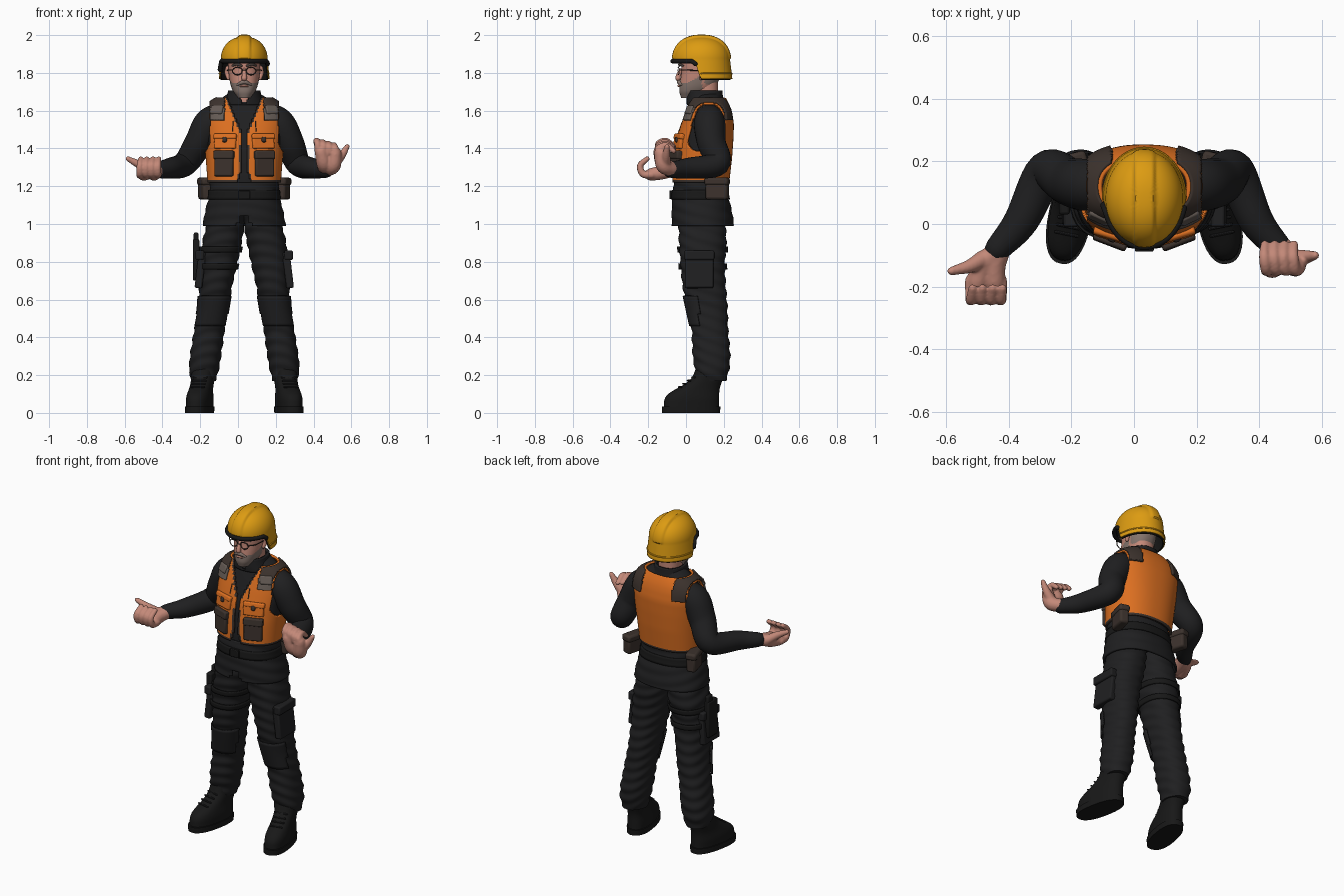
import bpy, bmesh, math
from mathutils import Vector, Matrix

if bpy.data.objects.get("Cube"):
    bpy.data.objects.remove(bpy.data.objects["Cube"])

CX = 0.033          # body centre line
made = []

def material(name, r, g, b):
    m = bpy.data.materials.new(name)
    m.use_nodes = True
    m.diffuse_color = (r, g, b, 1)
    node = m.node_tree.nodes["Principled BSDF"]
    node.inputs["Base Color"].default_value = (r, g, b, 1)
    node.inputs["Roughness"].default_value = 0.8
    return m

BLACK = material("black cloth", .014, .014, .015)
RUBBER = material("black rubber", .009, .009, .009)
ORANGE = material("vest orange", .72, .16, .015)
YELLOW = material("helmet yellow", .72, .33, .006)
BROWN = material("pouch brown", .045, .032, .026)
GREY = material("strap grey", .13, .105, .09)
SKIN = material("skin", .55, .25, .19)
BEARD = material("grey beard", .24, .18, .155)

def finish(name, bm, mats, thick=0):
    bmesh.ops.remove_doubles(bm, verts=bm.verts, dist=1e-5)
    me = bpy.data.meshes.new(name)
    bm.to_mesh(me)
    bm.free()
    for m in mats:
        me.materials.append(m)
    ob = bpy.data.objects.new(name, me)
    bpy.context.collection.objects.link(ob)
    if thick:
        mod = ob.modifiers.new("thickness", "SOLIDIFY")
        mod.thickness, mod.offset = thick, 0
    made.append(ob)
    return ob

def bridge(bm, rings, cap=True, keep=None, paint=None):
    rings = [[bm.verts.new(p) for p in ring] for ring in rings]
    n = len(rings[0])
    for lo, hi in zip(rings, rings[1:]):
        for i in range(n):
            quad = (lo[i], lo[(i + 1) % n], hi[(i + 1) % n], hi[i])
            mid = sum((v.co for v in quad), Vector()) / 4
            if keep is None or keep(mid):
                f = bm.faces.new(quad)
                f.material_index = paint(mid) if paint else 0
    if cap:
        bm.faces.new(rings[0][::-1])
        bm.faces.new(rings[-1])
    loose = [v for v in bm.verts if not v.link_faces]
    bmesh.ops.delete(bm, geom=loose, context="VERTS")

def section(table, z):
    """Softened interpolation of rows (z, offset, half width, front y, back y)."""
    def lin(h):
        h = min(max(h, table[0][0]), table[-1][0])
        for a, b in zip(table, table[1:]):
            if h <= b[0]:
                t = (h - a[0]) / (b[0] - a[0])
                return [p + (q - p) * t for p, q in zip(a, b)]
    rows = [lin(z + k * .008) for k in (-2, -1, 0, 1, 2)]
    return [sum(c) / 5 for c in zip(*rows)]

def loft(name, table, mats, z0=None, z1=None, rows=24, n=40, off=0, p=2.3, side=1,
         thick=0, cap=True, keep=None, paint=None, fold=0):
    z0 = table[0][0] if z0 is None else z0
    z1 = table[-1][0] if z1 is None else z1
    rings = []
    for j in range(rows + 1):
        z = z0 + (z1 - z0) * j / rows
        _, dx, rx, yf, yb = section(table, z)
        ring = []
        for i in range(n):
            a = math.tau * i / n
            c, s = math.cos(a), math.sin(a)
            w = off + fold * math.sin(z * 95 + 2 * math.sin(a + side) + 3 * s)
            ring.append((CX + side * dx + (rx + w) * math.copysign(abs(c) ** (2 / p), c),
                         (yf + yb) / 2 + ((yb - yf) / 2 + w) * math.copysign(abs(s) ** (2 / p), s), z))
        rings.append(ring)
    bm = bmesh.new()
    bridge(bm, rings, cap, keep, paint)
    return finish(name, bm, mats, thick)

def tubes(name, paths, mat, n=14, steps=6, voxel=0):
    """Round-ended tubes through points (x, y, z, radius)."""
    bm = bmesh.new()
    for path in paths:
        pts = [Vector(p) for p in path]
        ext = [2 * pts[0] - pts[1]] + pts + [2 * pts[-1] - pts[-2]]
        line = []
        for a, b, c, d in zip(ext, ext[1:], ext[2:], ext[3:]):
            for k in range(steps):
                t = k / steps
                line.append(.5 * (2 * b + (c - a) * t + (2 * a - 5 * b + 4 * c - d) * t * t
                                  + (3 * b - a - 3 * c + d) * t ** 3))
        line.append(pts[-1])
        pos, rad = [q.to_3d() for q in line], [q[3] for q in line]
        tan = [(pos[min(i + 1, len(pos) - 1)] - pos[max(i - 1, 0)]).normalized() for i in range(len(pos))]
        stations = [(pos[0] - tan[0] * rad[0] * math.cos(h), tan[0], rad[0] * math.sin(h)) for h in (.15, .5, 1)]
        stations += list(zip(pos, tan, rad))
        stations += [(pos[-1] + tan[-1] * rad[-1] * math.cos(h), tan[-1], rad[-1] * math.sin(h)) for h in (1, .5, .15)]
        u = tan[0].orthogonal()
        rings = []
        for c, t, r in stations:
            u = (u - t * u.dot(t)).normalized()
            v = t.cross(u)
            rings.append([c + r * (u * math.cos(math.tau * i / n) + v * math.sin(math.tau * i / n)) for i in range(n)])
        bridge(bm, rings)
    ob = finish(name, bm, [mat])
    if voxel:
        mod = ob.modifiers.new("blend", "REMESH")
        mod.mode, mod.voxel_size, mod.use_smooth_shade = "VOXEL", voxel, True
        mod = ob.modifiers.new("soften", "SMOOTH")
        mod.iterations = 4
    return ob

def box(name, size, matrix, mat, bevel=.008):
    bm = bmesh.new()
    bmesh.ops.create_cube(bm, size=1, matrix=matrix @ Matrix.Diagonal((*size, 1)))
    ob = finish(name, bm, [mat])
    mod = ob.modifiers.new("soft edges", "BEVEL")
    mod.width, mod.segments = bevel, 2
    return ob

# Torso, jacket skirt and belt
TORSO = [(1.05, 0, .18, -.05, .21), (1.22, 0, .175, -.055, .21), (1.35, 0, .185, -.05, .225),
         (1.45, 0, .195, -.035, .232), (1.53, 0, .20, -.008, .235), (1.59, 0, .198, .015, .225),
         (1.63, 0, .175, .03, .212), (1.66, 0, .135, .045, .195), (1.69, 0, .075, .05, .18)]
SKIRT = [(.99, 0, .215, -.07, .25), (1.08, 0, .198, -.07, .235), (1.15, 0, .178, -.065, .215), (1.22, 0, .177, -.058, .21)]
loft("jacket_body", TORSO, [BLACK], fold=.002)
loft("jacket_skirt", SKIRT, [BLACK], thick=.012, cap=False, n=80, rows=30, fold=.002,
     keep=lambda m: m.y > 0 or abs(m.x - CX) > (1.07 - m.z) * .5)
loft("belt", SKIRT, [RUBBER], 1.13, 1.18, rows=4, off=.008, thick=.01, cap=False)
box("belt_buckle", (.06, .015, .045), Matrix.Translation((CX, -.08, 1.155)), RUBBER, .004)

# Open vest with armholes, neckline and dark front edging
def opening(z):
    return .013 + max(0, z - 1.48) * .42 + max(0, 1.29 - z) * .35

def in_vest(m):
    dx = abs(m.x - CX)
    hole = 1.37 < m.z < 1.635 and dx > .178 + .03 * max(0, (1.42 - m.z) / .05)
    return not hole and not (m.y < .07 and dx < opening(m.z))

def vest_paint(m):
    dx = abs(m.x - CX)
    return int(m.z < 1.232 or (m.y < .07 and dx < opening(m.z) + .008))

loft("vest", TORSO, [ORANGE, BROWN], 1.22, 1.665, rows=70, n=128, off=.013, thick=.012,
     cap=False, keep=in_vest, paint=vest_paint)
loft("shoulder_straps", TORSO, [BROWN, GREY], 1.55, 1.665, rows=28, n=128, off=.024, thick=.014, cap=False,
     keep=lambda m: .105 < abs(m.x - CX) < .178, paint=lambda m: int(m.y < .09 and m.z < 1.61))

# Pouches and pockets that lie on the chest surface
def chest_y(x, z):
    _, _, rx, yf, yb = section(TORSO, z)
    ry = (yb - yf) / 2 + .013
    k = min(abs(x - CX) / (rx + .013), .97)
    return (yf + yb) / 2 - ry * (1 - k ** 2.3) ** (1 / 2.3)

def on_chest(name, x, z, w, h, depth, mat, lift=0):
    e = .01
    fx = (chest_y(x + e, z) - chest_y(x - e, z)) / (2 * e)
    fz = (chest_y(x, z + e) - chest_y(x, z - e)) / (2 * e)
    back = -Vector((fx, -1, fz)).normalized()
    right = Vector((1, fx, 0)).normalized()
    rot = Matrix((right, back, right.cross(back))).transposed().to_4x4()
    at = Vector((x, chest_y(x, z), z)) - back * lift
    box(name, (w, depth, h), Matrix.Translation(at) @ rot, mat)

for s, tag in ((-1, "right"), (1, "left")):
    on_chest(tag + "_front_pouch", CX + s * .105, 1.315, .105, .125, .04, BROWN)
    on_chest(tag + "_pouch_flap", CX + s * .105, 1.365, .112, .045, .05, BROWN)
    on_chest(tag + "_chest_pocket", CX + s * .1, 1.435, .12, .075, .026, ORANGE)
    on_chest(tag + "_chest_flap", CX + s * .1, 1.462, .126, .03, .036, ORANGE)
    on_chest(tag + "_pocket_tab", CX + s * .1, 1.445, .025, .03, .044, BROWN)
    on_chest(tag + "_strap_buckle", CX + s * .14, 1.6, .07, .05, .045, GREY)
    on_chest(tag + "_pen_loop", CX + s * .06, 1.515, .014, .07, .014, BROWN)

    # Belt pouches
    turn = Matrix.Rotation(s * -.25, 4, "Z")
    box(tag + "_belt_pouch", (.055, .12, .11), Matrix.Translation((CX + s * .205, .165, 1.185)) @ turn, BROWN, .012)
    box(tag + "_belt_pouch_flap", (.065, .13, .04), Matrix.Translation((CX + s * .205, .165, 1.225)) @ turn, BROWN, .012)

    # Sleeves
    arm = [(.12, .033, .13, 1.575, .07), (.185, .033, .125, 1.53, .083), (.24, .033, .135, 1.43, .076),
           (.3, .02, .165, 1.32, .066), (.375, .015, .01, 1.295, .055), (.45, .015, -.08, 1.285, .041)]
    tubes(tag + "_sleeve", [[(c + s * d, y, z, r) for d, c, y, z, r in arm]], BLACK, 24, 8)

    # Trouser legs, with folds over the boots
    leg = [(.17, .215, .062, .06, .21), (.22, .215, .078, .05, .228), (.30, .205, .082, .035, .235),
           (.45, .183, .08, .03, .222), (.55, .165, .08, .008, .22), (.68, .15, .087, -.02, .21),
           (.80, .135, .1, -.03, .205), (.92, .115, .104, -.038, .215), (1.08, .08, .095, -.04, .2)]
    loft(tag + "_trouser_leg", leg, [BLACK], rows=80, side=s, fold=.0035)
    loft(tag + "_knee_panel", leg, [BLACK], .46, .62, rows=10, side=s, off=.007, thick=.008, cap=False,
         keep=lambda m: m.y < .07)
    box(tag + "_cargo_pocket", (.04, .15, .19), Matrix.Translation((CX + s * .232, .07, .755)) @ Matrix.Rotation(s * .12, 4, "Y").inverted(), BLACK)
    box(tag + "_cargo_flap", (.046, .16, .05), Matrix.Translation((CX + s * .235, .07, .835)), BLACK)

    # Boots turned slightly outward
    boot = [(.03, .215, .064, -.122, .175), (.08, .215, .066, -.118, .175), (.11, .215, .06, -.09, .175),
            (.14, .215, .057, -.025, .18), (.18, .215, .06, .03, .195), (.24, .215, .062, .055, .2)]
    sole = [(0, .215, .068, -.13, .18), (.034, .215, .07, -.132, .182)]
    laces = [[(CX + s * .215 + k, -.035 + h * .024, .137 + h * .017, .005) for k in (-.035, 0, .035)] for h in range(4)]
    hub = Vector((CX + s * .215, .13, 0))
    spin = Matrix.Translation(hub) @ Matrix.Rotation(s * .2, 4, "Z") @ Matrix.Translation(-hub)
    for ob in (loft(tag + "_boot", boot, [RUBBER], side=s, p=2.4),
               loft(tag + "_boot_sole", sole, [RUBBER], rows=3, side=s, p=2.4),
               tubes(tag + "_boot_laces", laces, BLACK, 8, 3)):
        ob.data.transform(spin)

# Thigh holster and its straps
for z in (.76, .85):
    loft("holster_strap", leg, [RUBBER], z, z + .03, rows=3, side=-1, off=.008, thick=.008, cap=False)
box("holster", (.035, .09, .22), Matrix.Translation((-.222, .075, .81)), RUBBER)
box("holster_grip", (.025, .05, .08), Matrix.Translation((-.222, .095, .915)), RUBBER)

# Hands: palm, thumb and curled fingers blended together
right = [[(-.425, -.07, 1.285, .036), (-.445, -.13, 1.272, .037), (-.445, -.185, 1.262, .034)],
         [(-.44, -.09, 1.285, .034), (-.48, -.13, 1.272, .036), (-.5, -.185, 1.262, .034)],
         [(-.48, -.11, 1.285, .028), (-.525, -.135, 1.315, .022), (-.582, -.15, 1.345, .014)]]
left = [[(.465, -.07, 1.288, .036), (.455, -.12, 1.32, .04), (.44, -.14, 1.38, .034)],
        [(.475, -.08, 1.288, .036), (.505, -.12, 1.31, .04), (.515, -.135, 1.375, .034)],
        [(.51, -.11, 1.32, .03), (.55, -.105, 1.365, .022), (.578, -.1, 1.41, .014)]]
for i in range(4):
    x = -.52 + .032 * i
    right.append([(x, -.18, 1.26, .02), (x, -.228, 1.265, .019), (x, -.242, 1.31, .017), (x + .005, -.205, 1.345, .014)])
    x = .425 + .031 * i
    top = 1.44 - .008 * i
    left.append([(x, -.145, 1.38, .02), (x - .004, -.145, top - .015, .018), (x - .01, -.105, top, .017), (x - .008, -.065, top - .03, .014)])
tubes("right_hand", right, SKIN, voxel=.006)
tubes("left_hand", left, SKIN, voxel=.006)

# Neck, collar and head
loft("neck", [(1.6, 0, .066, .035, .17), (1.75, 0, .062, .04, .17)], [SKIN], rows=6)
loft("collar", [(1.63, 0, .105, .012, .2), (1.66, 0, .088, .008, .19), (1.705, 0, .078, .012, .185)], [BLACK],
     rows=10, n=64, thick=.014, cap=False,
     keep=lambda m: m.y > .1 or abs(m.x - CX) > (m.z - 1.625) * .5)
HEAD = [(1.668, 0, .028, -.022, .05), (1.685, 0, .05, -.035, .1), (1.72, 0, .068, -.036, .15), (1.76, 0, .078, -.03, .175),
        (1.80, 0, .083, -.024, .185), (1.86, 0, .086, -.026, .19), (1.93, 0, .07, 0, .17)]
loft("head", HEAD, [SKIN, BEARD], rows=44, n=56,
     paint=lambda m: int((m.y < .085 and m.z < 1.745 + max(0, m.y) * .5) or (m.y > .1 and m.z > 1.74)))
tubes("nose", [[(CX, -.028, 1.815, .01), (CX, -.04, 1.785, .013), (CX, -.042, 1.772, .015)]], SKIN)
tubes("moustache", [[(CX - .035, -.025, 1.738, .006), (CX, -.038, 1.752, .011), (CX + .035, -.025, 1.738, .006)]], BEARD)
tubes("lips", [[(CX - .02, -.034, 1.73, .004), (CX, -.039, 1.732, .006), (CX + .02, -.034, 1.73, .004)]], SKIN)
frames, brows, ears = [], [], []
for s in (-1, 1):
    frames.append([(CX + s * .036 + .026 * math.cos(a * .5236), -.042 + .006 * abs(math.cos(a * .5236)),
                    1.81 + .02 * math.sin(a * .5236), .003) for a in range(13)])
    frames.append([(CX + s * .062, -.036, 1.815, .003), (CX + s * .088, .0, 1.815, .003), (CX + s * .09, .08, 1.812, .003)])
    brows.append([(CX + s * .014, -.034, 1.838, .006), (CX + s * .04, -.034, 1.845, .007), (CX + s * .064, -.016, 1.838, .005)])
    ears.append([(CX + s * .087, .085, 1.825, .013), (CX + s * .09, .09, 1.8, .014), (CX + s * .084, .08, 1.772, .01)])
frames.append([(CX - .01, -.044, 1.815, .003), (CX + .01, -.044, 1.815, .003)])
tubes("glasses", frames, BROWN, 6, 3)
tubes("eyebrows", brows, BEARD, 8, 4)
tubes("ears", ears, SKIN)

# Helmet: dome with crest, long skirt at sides and back, dark liner and visor edge
def helmet_point(a, v, scale=1, drop=0):
    c, s = math.cos(a), math.sin(a)
    k = min(max((-s + .02) / .3, 0), 1)
    rim = 1.768 + .1 * k * k * (3 - 2 * k) - drop
    if v < .3:
        z = rim + (1.872 - rim) * v / .3
        r = 1 + (1.872 - z) * .8
    else:
        phi = (v - .3) / .7 * math.pi / 2
        z, r = 1.872 + .116 * math.sin(phi), math.cos(phi) ** .85 if v < 1 else 0
    x, y = .121 * c * r, .148 * s * r
    if v > .3:
        bump = 1 + .1 * min(max((.036 - abs(x)) / .01, 0), 1)
        y, z = y * (1 + (bump - 1) * .4), 1.872 + (z - 1.872) * bump
    return (CX + x * scale, .082 + y * scale, z)

def helmet_shell(name, mat, scale, drop, top):
    bm = bmesh.new()
    n = 128
    bridge(bm, [[helmet_point(math.tau * i / n, top * j / 40, scale, drop) for i in range(n)] for j in range(41)], cap=False)
    return finish(name, bm, [mat], .006)

helmet_shell("helmet", YELLOW, 1, 0, 1)
helmet_shell("helmet_liner", RUBBER, .94, .006, .4)
visor = [(*helmet_point(math.radians(a), 0, 1.03, .006), .012) for a in range(188, 353, 8)]
tubes("visor_edge", [visor], RUBBER, 10, 2)
band = [(*helmet_point(math.radians(a), .08, 1.01), .006) for a in range(0, 181, 10)]
tubes("helmet_rear_rim", [band], YELLOW, 8, 2)

# Smooth shading with crisp edges
bpy.ops.object.select_all(action="DESELECT")
for ob in made:
    ob.select_set(True)
bpy.context.view_layer.objects.active = made[0]
bpy.ops.object.shade_smooth_by_angle(angle=math.radians(40))
